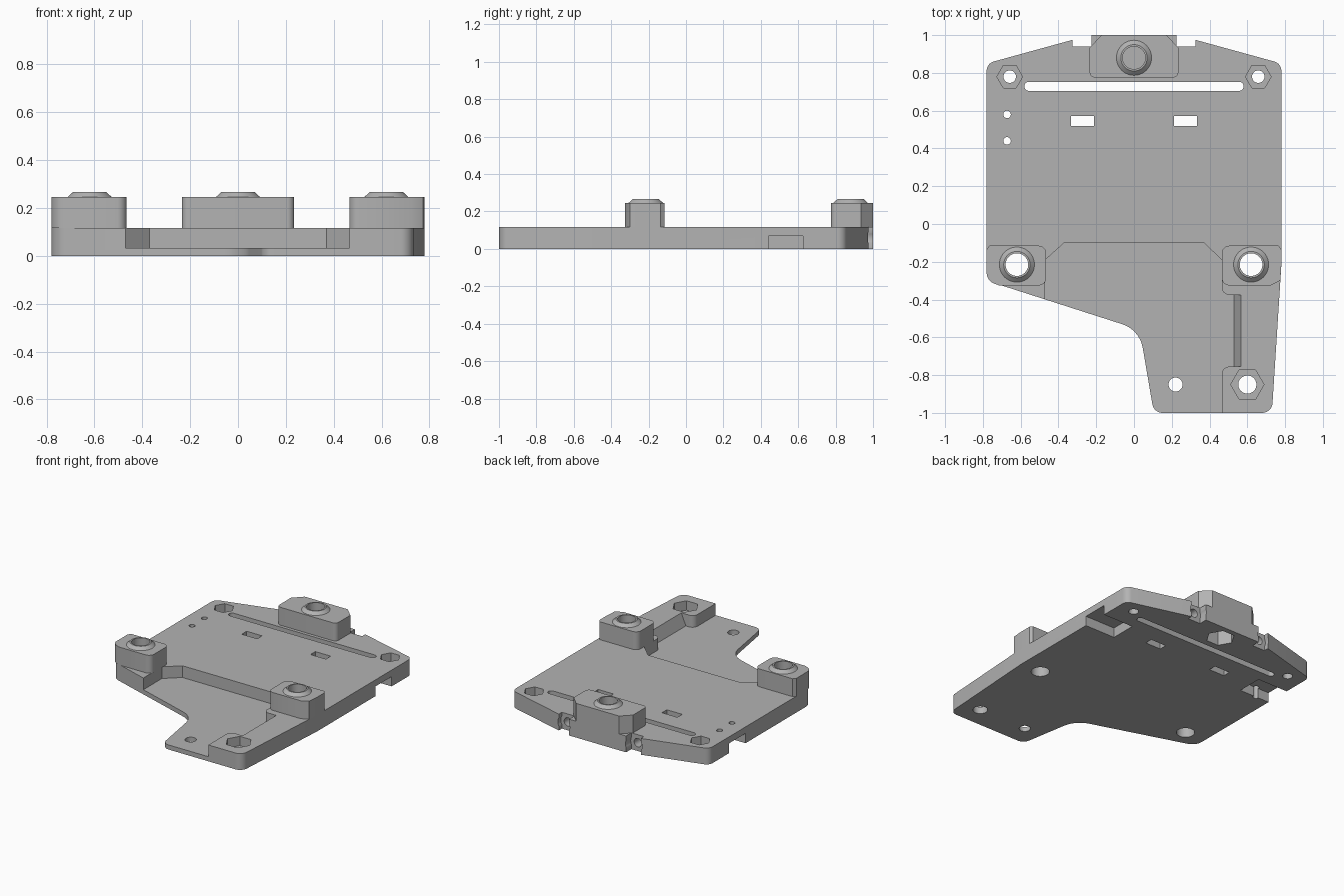
import bpy, bmesh, math
from mathutils import Vector, Matrix

cube = bpy.data.objects.get("Cube")
if cube:
    bpy.data.objects.remove(cube, do_unlink=True)

GREY = bpy.data.materials.new("matte grey")
GREY.use_nodes = True
GREY.diffuse_color = (0.45, 0.45, 0.45, 1)
GREY.node_tree.nodes["Principled BSDF"].inputs["Base Color"].default_value = (0.45, 0.45, 0.45, 1)

FLOOR, TOP, TOWER, BOSS = 0.033, 0.117, 0.245, 0.266


def fillet(corners, steps=8):
    """Round every (x, y, radius) corner; corners without radius stay sharp."""
    out = []
    for i, c in enumerate(corners):
        p = Vector(c[:2])
        if len(c) < 3:
            out.append(p)
            continue
        a = (Vector(corners[i - 1][:2]) - p).normalized()
        b = (Vector(corners[(i + 1) % len(corners)][:2]) - p).normalized()
        half = a.angle(b) / 2
        centre = p + (a + b).normalized() * c[2] / math.sin(half)
        start = p + a * c[2] / math.tan(half) - centre
        end = p + b * c[2] / math.tan(half) - centre
        turn = start.angle_signed(end)
        for k in range(steps + 1):
            out.append(centre + Matrix.Rotation(-turn * k / steps, 2) @ start)
    return out


def add_object(name, bm):
    bmesh.ops.recalc_face_normals(bm, faces=bm.faces)
    mesh = bpy.data.meshes.new(name)
    bm.to_mesh(mesh)
    bm.free()
    mesh.materials.append(GREY)
    ob = bpy.data.objects.new(name, mesh)
    bpy.context.collection.objects.link(ob)
    return ob


def prism(name, corners, low, high, along_y=False):
    bm = bmesh.new()
    place = (lambda p, h: (p.x, h, p.y)) if along_y else (lambda p, h: (p.x, p.y, h))
    face = bm.faces.new([bm.verts.new(place(p, low)) for p in fillet(corners)])
    top = bmesh.ops.extrude_face_region(bm, geom=[face])["geom"]
    shift = Vector(place(Vector((0, 0)), high - low))
    bmesh.ops.translate(bm, vec=shift, verts=[v for v in top if isinstance(v, bmesh.types.BMVert)])
    return add_object(name, bm)


def box(x0, x1, y0, y1, z0, z1, r=None):
    extra = (r,) if r else ()
    return prism("cutter", [p + extra for p in ((x0, y0), (x1, y0), (x1, y1), (x0, y1))], z0, z1)


def round_bar(x, y, z0, z1, r, sides=40, r2=None, name="cutter"):
    bm = bmesh.new()
    bmesh.ops.create_cone(bm, cap_ends=True, segments=sides, radius1=r, radius2=r2 or r, depth=z1 - z0,
                          matrix=Matrix.Translation((x, y, (z0 + z1) / 2))
                          @ Matrix.Rotation(math.pi / 2, 4, "Z"))
    if sides == 6:   # hexagons point along x
        xs = max(v.co.x - x for v in bm.verts)
        if xs < r * 0.95:
            bmesh.ops.rotate(bm, verts=bm.verts, cent=(x, y, 0), matrix=Matrix.Rotation(math.pi / 6, 3, "Z"))
    return add_object(name, bm)


def bar_y(x, z, y0, y1, r):
    ring = [(x + r * math.cos(k * math.tau / 32), z + r * math.sin(k * math.tau / 32)) for k in range(32)]
    return prism("cutter", ring, y0, y1, along_y=True)


def cut(target, cutters):
    for c in cutters:
        c.hide_render = True
        mod = target.modifiers.new("cut", "BOOLEAN")
        mod.operation, mod.solver, mod.object = "DIFFERENCE", "EXACT", c
        bpy.context.view_layer.update()
        result = bpy.data.meshes.new_from_object(
            target.evaluated_get(bpy.context.evaluated_depsgraph_get()))
        target.modifiers.clear()
        target.data = result
        bpy.data.objects.remove(c, do_unlink=True)


# Base plate outline
plate = prism("base_plate", [
    (-0.78, -0.30, 0.08), (0.03, -0.56, 0.16), (0.105, -1, 0.055), (0.73, -1, 0.055),
    (0.78, -0.22), (0.78, 0.85, 0.05), (0.325, 0.975), (0.325, 0.94), (0.225, 0.94), (0.225, 1),
    (-0.225, 1), (-0.225, 0.94), (-0.325, 0.94), (-0.325, 0.975), (-0.78, 0.85, 0.05)], 0, TOP)

# Sunken front floor with a sloped strip beside it
cutters = [prism("cutter", [
    (-0.37, -0.1), (0.37, -0.1), (0.465, -0.19), (0.465, -0.375, 0.04), (0.53, -0.375),
    (0.53, -0.755), (0.465, -0.755, 0.04), (0.465, -1.1), (-0.47, -1.1), (-0.47, -0.19)], FLOOR, 0.3)]
cutters.append(prism("cutter", [(0.5, FLOOR), (0.53, FLOOR), (0.571, 0.13), (0.5, 0.13)],
                     -0.755, -0.375, along_y=True))

# Long slot, wire holes and the front fixing holes
cutters.append(box(-0.58, 0.58, 0.705, 0.752, -0.1, 0.3, 0.0225))
for y in (0.44, 0.58):
    cutters.append(round_bar(-0.672, y, -0.1, 0.3, 0.02, 20))
cutters.append(round_bar(0.22, -0.85, -0.1, 0.3, 0.037))
cutters.append(round_bar(0.6, -0.85, -0.1, 0.3, 0.048))
cutters.append(round_bar(0.6, -0.85, 0.05, 0.3, 0.088, 6))
cutters.append(round_bar(0, 0.88, -0.1, 0.105, 0.095, 6))

# Mirrored windows, nut pockets, side notches and rear screw holes
for s in (-1, 1):
    cutters.append(box(s * 0.272 - 0.061, s * 0.272 + 0.061, 0.518, 0.573, -0.1, 0.3))
    cutters.append(round_bar(s * 0.658, 0.78, -0.1, 0.3, 0.033))
    cutters.append(round_bar(s * 0.658, 0.78, 0.05, 0.3, 0.068, 6))
    cutters.append(box(s * 0.67 - 0.13, s * 0.67 + 0.13, 0.44, 0.625, -0.1, 0.07))
    cutters.append(round_bar(s * 0.62, -0.215, -0.1, 0.3, 0.06))
    cutters.append(bar_y(s * 0.277, 0.06, 0.94, 1.1, 0.057))
    cutters.append(bar_y(s * 0.277, 0.06, 0.8, 1.1, 0.03))
cut(plate, cutters)
parts = [plate]

# Towers, each with a chamfered collar around its bore
outlines = {
    "right_tower": [(-0.78, -0.3, 0.06), (-0.715, -0.325), (-0.465, -0.325, 0.04),
                    (-0.465, -0.115, 0.04), (-0.765, -0.115), (-0.78, -0.135)],
    "left_tower": [(0.774, -0.3), (0.725, -0.325), (0.465, -0.325, 0.04),
                   (0.465, -0.115, 0.04), (0.765, -0.115), (0.78, -0.135), (0.78, -0.22)],
    "rear_tower": [(-0.235, 0.775, 0.03), (0.235, 0.775, 0.03), (0.235, 0.935), (0.17, 1),
                   (-0.17, 1), (-0.235, 0.935)],
}
centres = {"right_tower": (-0.62, -0.215), "left_tower": (0.62, -0.215), "rear_tower": (0, 0.88)}
for name, outline in outlines.items():
    x, y = centres[name]
    tower = prism(name, outline, TOP, TOWER)
    collar = round_bar(x, y, TOWER, BOSS, 0.093, r2=0.07, name=name.replace("tower", "collar"))
    bottom = 0.14 if name == "rear_tower" else -0.1
    for part in (tower, collar):
        cut(part, [round_bar(x, y, bottom, 0.4, 0.06)])
        parts.append(part)

# Smooth the curved walls, keep the edges crisp
bpy.ops.object.select_all(action="DESELECT")
for ob in parts:
    ob.select_set(True)
bpy.context.view_layer.objects.active = plate
bpy.ops.object.shade_smooth_by_angle(angle=math.radians(30))
